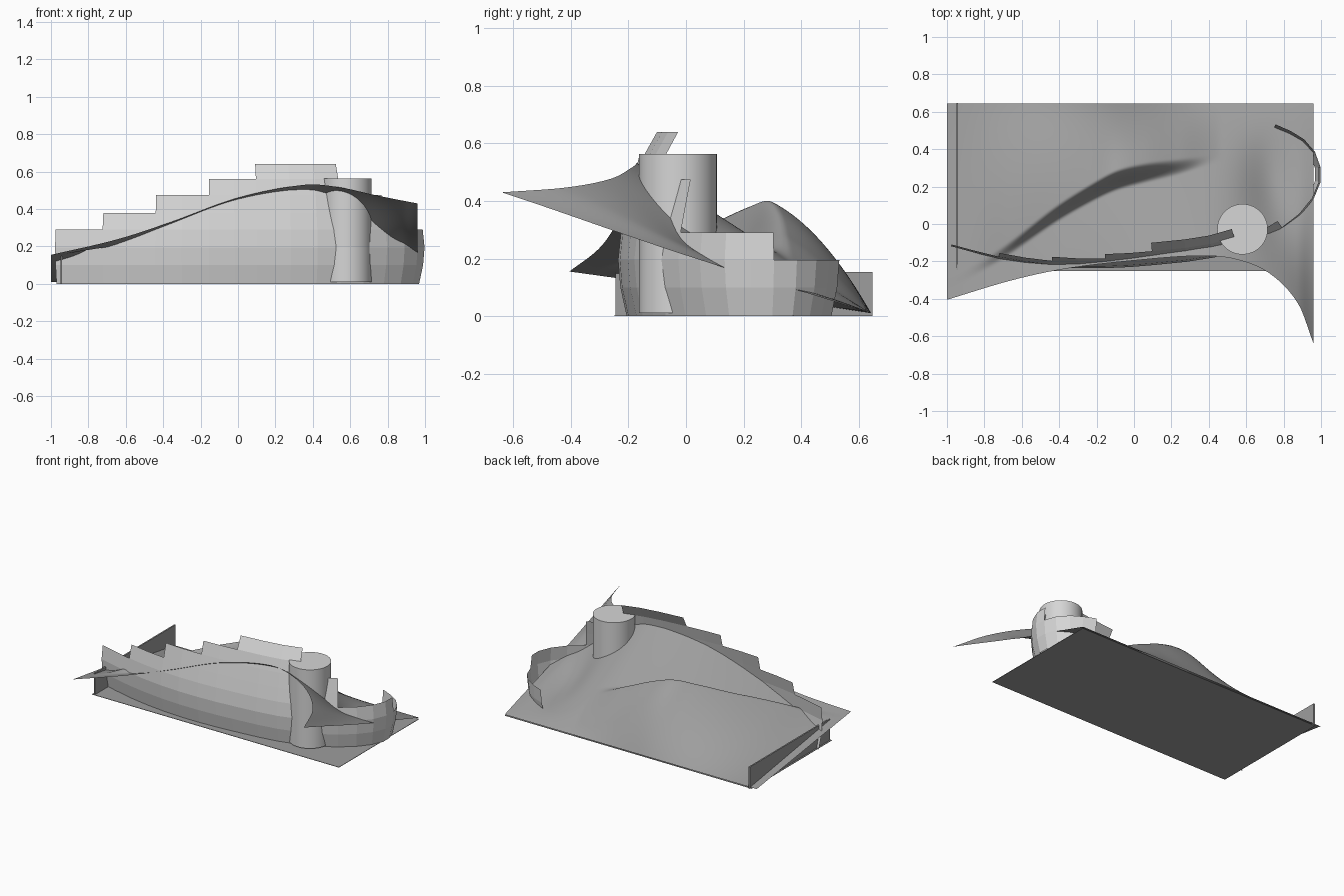
import bpy, bmesh, math
from mathutils import Vector

cube = bpy.data.objects.get("Cube")
if cube:
    bpy.data.objects.remove(cube, do_unlink=True)


def material(name, grey):
    m = bpy.data.materials.new(name)
    m.use_nodes = True
    colour = (grey, grey, grey, 1)
    m.diffuse_color = colour
    m.node_tree.nodes["Principled BSDF"].inputs["Base Color"].default_value = colour
    return m


light = material("light grey", 0.67)
dark = material("mid grey", 0.34)


def finish(name, bm, mat, smooth=None):
    mesh = bpy.data.meshes.new(name)
    bm.to_mesh(mesh)
    bm.free()
    mesh.materials.append(mat)
    ob = bpy.data.objects.new(name, mesh)
    bpy.context.collection.objects.link(ob)
    if smooth:
        bpy.ops.object.select_all(action="DESELECT")
        ob.select_set(True)
        bpy.context.view_layer.objects.active = ob
        bpy.ops.object.shade_smooth_by_angle(angle=math.radians(smooth))
    return ob


def box(name, low, high, mat):
    bm = bmesh.new()
    low, high = Vector(low), Vector(high)
    bmesh.ops.create_cube(bm, size=1)
    for v in bm.verts:
        v.co = [(a + b) / 2 + c * (b - a) for a, b, c in zip(low, high, v.co)]
    finish(name, bm, mat)


def sample(keys, x):
    """Smooth curve through rows of (x, value, ...), read at x."""
    n = len(keys)
    i = 0
    while i < n - 2 and x > keys[i + 1][0]:
        i += 1
    a, b = keys[i], keys[i + 1]
    before, after = keys[max(i - 1, 0)], keys[min(i + 2, n - 1)]
    h = b[0] - a[0]
    t = min(max((x - a[0]) / h, 0), 1)
    out = []
    for k in range(1, len(a)):
        m0 = (b[k] - before[k]) / (b[0] - before[0]) * h
        m1 = (after[k] - a[k]) / (after[0] - a[0]) * h
        out.append((2*t**3 - 3*t*t + 1) * a[k] + (t**3 - 2*t*t + t) * m0
                   + (3*t*t - 2*t**3) * b[k] + (t**3 - t*t) * m1)
    return out


# Ground plate and upright end plate
box("ground_plate", (-.96, -.25, 0), (.96, .64, .003), dark)
box("end_plate", (-.95, -.245, 0), (-.94, .648, .153), dark)

# Round tower
bm = bmesh.new()
bmesh.ops.create_cone(bm, cap_ends=True, segments=64, radius1=.135, radius2=.135, depth=.553)
bmesh.ops.translate(bm, verts=bm.verts, vec=(.58, -.028, .287))
finish("round_tower", bm, light, 40)

# Swept roof: ruled from a curved front edge to a straight back edge,
# plus a ridge (x, crest y, height, width of its steep front) and a hollow by the tower
front_edge = [(-1, -.405, .155), (-.65, -.3, .237), (-.36, -.238, .33), (0, -.195, .46),
              (.36, -.17, .53), (.55, -.19, .515), (.73, -.268, .475),
              (.88, -.43, .445), (.96, -.64, .43)]
ridge = [(-1, -.3, 0, .06), (-.85, -.21, .01, .07), (-.68, -.1, .055, .08),
         (-.42, .1, .13, .1), (-.23, .22, .185, .11), (-.1, .29, .215, .12),
         (.05, .33, .176, .12), (.24, .355, .09, .1), (.46, .38, 0, .06), (.96, .45, 0, .06)]
back, cols, rows = .643, 120, 96
bm = bmesh.new()
grid = []
for i in range(cols + 1):
    x = -1 + 1.96 * i / cols
    y0, z0 = sample(front_edge, x)
    crest, height, reach = sample(ridge, x)
    hollow = .08 * math.exp(-((x - .74) / .15) ** 2)
    line = []
    for j in range(rows + 1):
        t = j / rows
        y = y0 + (back - y0) * t
        z = z0 + (.01 - z0) * t - hollow * math.sin(math.pi * t) ** 2
        if y > crest:
            bump = 1 - ((y - crest) / (back - crest)) ** 2
        else:
            u = max(0, 1 - (crest - y) / reach)
            bump = u * u * (3 - 2 * u)
        line.append(bm.verts.new((x, y, z + max(height, 0) * bump)))
    grid.append(line)
for a, b in zip(grid, grid[1:]):
    for j in range(rows):
        bm.faces.new((a[j], b[j], b[j + 1], a[j + 1]))
finish("swept_roof", bm, dark, 60)

# Stepped curved wall: flat panels that bulge low down and lean in towards the top
path = [(-.97, -.09), (-.86, -.12), (-.72, -.155), (-.58, -.18), (-.44, -.197),
        (-.3, -.206), (-.155, -.206), (-.02, -.2), (.1, -.19), (.28, -.172),
        (.42, -.15), (.55, -.113), (.67, -.07), (.78, -.002), (.87, .07), (.935, .15),
        (.968, .23), (.967, .3), (.942, .37), (.89, .43), (.825, .47), (.745, .505)]
profile = [(0, 0), (.1, .022), (.195, .03), (.29, .02), (.38, 0),
           (.475, -.022), (.56, -.045), (.64, -.09)]
steps = [3] * 2 + [4] * 2 + [5] * 2 + [6] * 2 + [7] * 3 + [6, 5] + [3] * 4 + [2] * 4
bm = bmesh.new()
wall = []
for i, p in enumerate(path):
    a, b = path[max(i - 1, 0)], path[min(i + 1, len(path) - 1)]
    out = Vector((b[1] - a[1], a[0] - b[0], 0)).normalized()
    wall.append([bm.verts.new(Vector((*p, z)) + out * d) for z, d in profile])
for a, b, top in zip(wall, wall[1:], steps):
    for k in range(top):
        bm.faces.new((a[k], b[k], b[k + 1], a[k + 1]))
bmesh.ops.delete(bm, geom=[v for v in bm.verts if not v.link_faces], context="VERTS")
finish("stepped_wall", bm, light)
